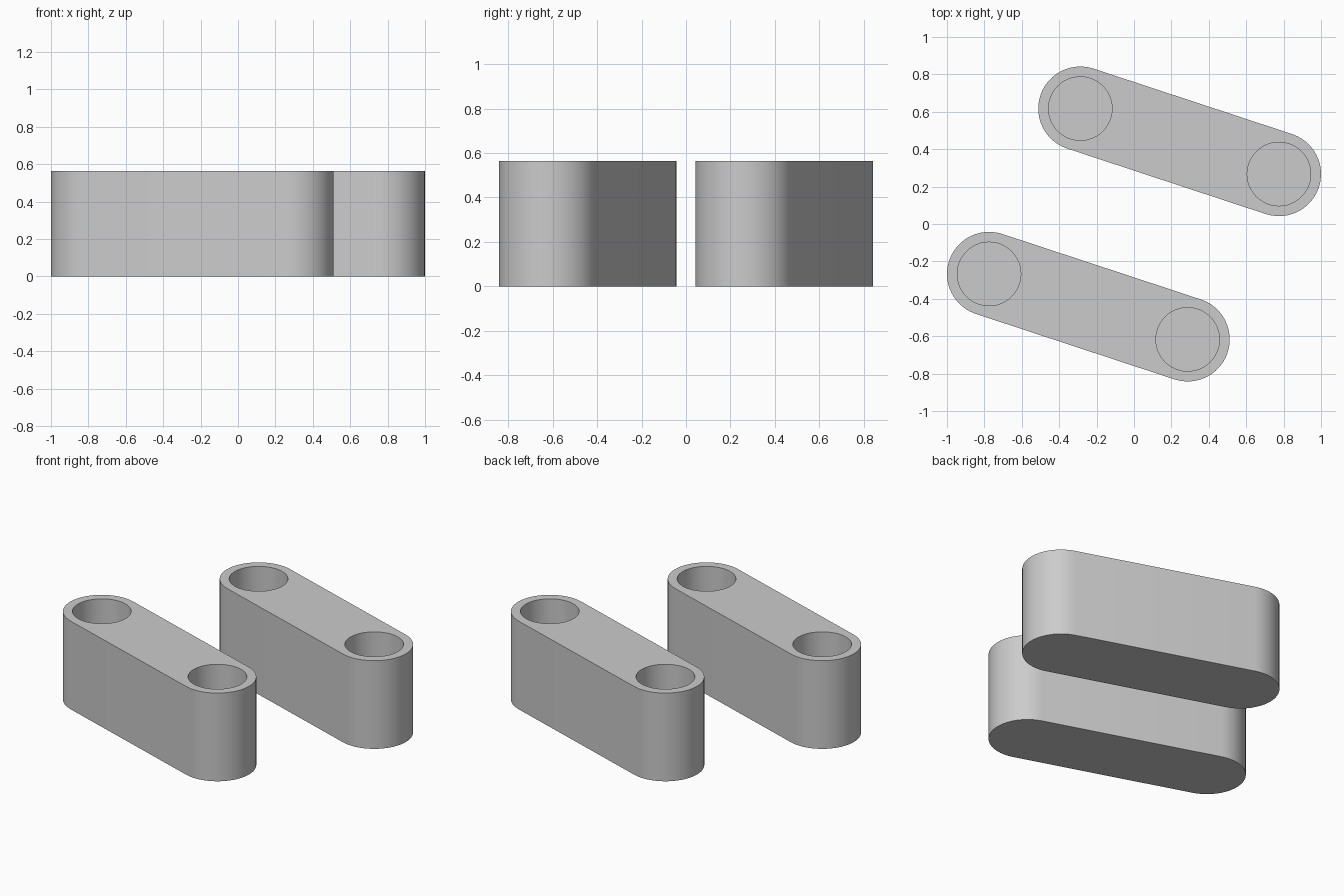
import bpy
import bmesh
import math
from mathutils import Vector

cube = bpy.data.objects.get("Cube")
if cube:
    bpy.data.objects.remove(cube, do_unlink=True)

HEIGHT = 0.563
RADIUS = 0.225
HOLE_RADIUS = 0.17
FLOOR = 0.055
ARC_STEPS = 24

grey = bpy.data.materials.new("plain grey")
grey.use_nodes = True
colour = (0.6, 0.6, 0.6, 1)
grey.diffuse_color = colour
grey.node_tree.nodes["Principled BSDF"].inputs["Base Color"].default_value = colour


def prism(name, outline, z0, z1):
    """Extrude a counter-clockwise outline between two heights."""
    bm = bmesh.new()
    base = bm.faces.new([bm.verts.new((p.x, p.y, z0)) for p in outline])
    top = bmesh.ops.extrude_face_region(bm, geom=[base])["geom"]
    verts = [v for v in top if isinstance(v, bmesh.types.BMVert)]
    bmesh.ops.translate(bm, verts=verts, vec=(0, 0, z1 - z0))
    bmesh.ops.recalc_face_normals(bm, faces=bm.faces)
    mesh = bpy.data.meshes.new(name)
    bm.to_mesh(mesh)
    bm.free()
    mesh.materials.append(grey)
    obj = bpy.data.objects.new(name, mesh)
    bpy.context.collection.objects.link(obj)
    return obj


def arc(centre, radius, start, sweep, steps):
    angles = [start + sweep * i / steps for i in range(steps + 1)]
    return [centre + radius * Vector((math.cos(a), math.sin(a))) for a in angles]


def link_block(name, a, b):
    """Round-ended block with a blind round socket at each end."""
    along = math.atan2(b.y - a.y, b.x - a.x)
    outline = arc(b, RADIUS, along - math.pi / 2, math.pi, ARC_STEPS)
    outline += arc(a, RADIUS, along + math.pi / 2, math.pi, ARC_STEPS)
    block = prism(name, outline, 0, HEIGHT)

    # Sockets cut down from the top
    for centre in (a, b):
        ring = arc(centre, HOLE_RADIUS, 0, math.tau, ARC_STEPS * 2)[:-1]
        cutter = prism("socket_cutter", ring, FLOOR, HEIGHT + 0.1)
        cutter.hide_render = True
        cut = block.modifiers.new("socket", "BOOLEAN")
        cut.operation = "DIFFERENCE"
        cut.solver = "EXACT"
        cut.object = cutter
        bpy.ops.object.select_all(action="DESELECT")
        bpy.context.view_layer.objects.active = block
        block.select_set(True)
        bpy.ops.object.modifier_apply(modifier=cut.name)
        bpy.data.objects.remove(cutter, do_unlink=True)
    bpy.ops.object.shade_smooth_by_angle(angle=math.radians(30))


# Two parallel blocks, each the other turned half way round
near_end, far_end = Vector((-0.775, -0.267)), Vector((0.287, -0.617))
link_block("front_block", near_end, far_end)
link_block("back_block", -far_end, -near_end)
